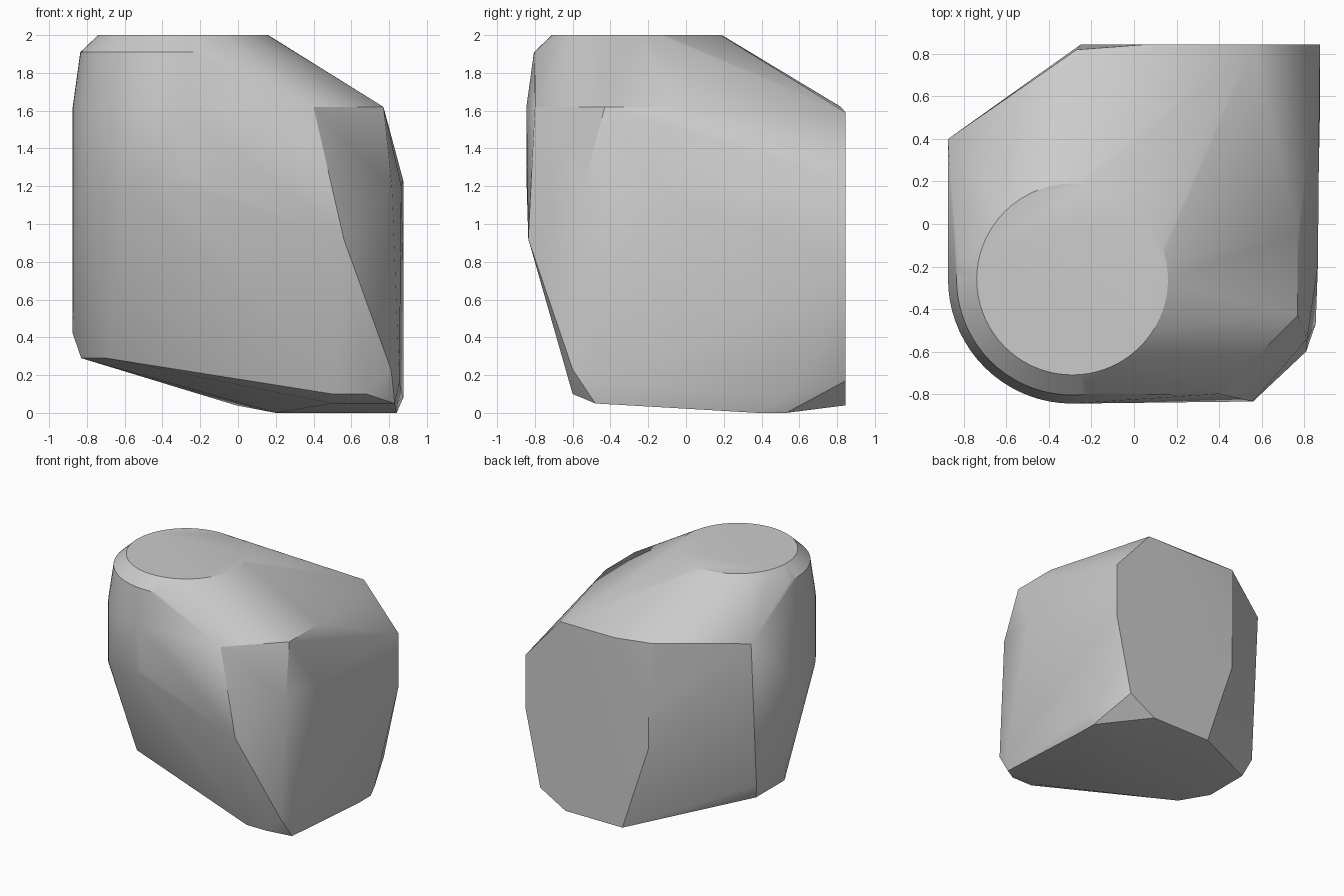
import bpy, bmesh
from math import cos, sin, radians

default_cube = bpy.data.objects.get("Cube")
if default_cube:
    bpy.data.objects.remove(default_cube, do_unlink=True)

# Shared material
stone = bpy.data.materials.new("light_grey_stone")
stone.use_nodes = True
stone_colour = (0.6, 0.6, 0.6, 1.0)
stone.diffuse_color = stone_colour
stone.node_tree.nodes["Principled BSDF"].inputs["Base Color"].default_value = stone_colour

mesh_builder = bmesh.new()


def add_point(x, y, z):
    mesh_builder.verts.new((x, y, z))


def add_arc(radius, first_degree, last_degree, height, step=5):
    """Add points around the axis of the rounded corner; height depends on the angle."""
    for degree in range(first_degree, last_degree, step):
        angle = radians(degree)
        add_point(-0.29 + radius * cos(angle), -0.26 + radius * sin(angle), height(angle))


# Rounded corner: flat cap, bevel, shoulder and slanted lower rim
add_arc(0.45, 0, 360, lambda angle: 2.0)
add_arc(0.545, 170, 285, lambda angle: 1.91)
add_arc(0.585, 180, 275, lambda angle: 1.62)
add_arc(0.585, 180, 275, lambda angle: 1.09 + 0.09 * cos(angle) - 0.16 * sin(angle))

# Flat back outline
back_outline = [(0.06, 1.59), (-0.25, 1.1), (-0.25, 0.76), (-0.01, 0.04), (0.51, 0.04),
                (0.74, 0.17), (0.875, 0.79), (0.875, 1.23), (0.56, 1.59)]
for x, z in back_outline:
    add_point(x, 0.845, z)

# Upper shoulder corners, sharing one height
for x, y in [(-0.875, 0.4), (-0.27, 0.82), (0.77, -0.05), (0.77, -0.43), (0.4, -0.8)]:
    add_point(x, y, 1.62)

# Right side and front right corner
for corner in [(0.865, -0.2, 1.2), (0.815, -0.54, 1.2), (0.81, -0.6, 0.23),
               (0.855, -0.47, 0.16), (0.875, 0.53, 0.08), (0.56, -0.835, 0.92)]:
    add_point(*corner)

# Left side: narrowing lower edge and its chamfer
for x, y, z in [(-0.875, 0.33, 0.42), (-0.875, -0.05, 0.42), (-0.83, 0.27, 0.29),
                (-0.83, -0.1, 0.29), (-0.7, -0.32, 0.29)]:
    add_point(x, y, z)

# Underside: front chamfer and resting facet
for x in (0.5, 0.68):
    add_point(x, -0.6, 0.1)
for x in (0.5, 0.83):
    add_point(x, -0.48, 0.05)
for x, y in [(0.2, 0.45), (0.84, 0.53), (0.84, 0.38)]:
    add_point(x, y, 0)

# Wrap all the outlines in one convex skin
hull = bmesh.ops.convex_hull(mesh_builder, input=mesh_builder.verts)
unused = {item for item in hull["geom_interior"] + hull["geom_unused"]
          if isinstance(item, bmesh.types.BMVert)}
bmesh.ops.delete(mesh_builder, geom=list(unused), context="VERTS")
bmesh.ops.dissolve_limit(mesh_builder, angle_limit=radians(1),
                         verts=mesh_builder.verts, edges=mesh_builder.edges)
bmesh.ops.recalc_face_normals(mesh_builder, faces=mesh_builder.faces)

stone_mesh = bpy.data.meshes.new("faceted_stone")
mesh_builder.to_mesh(stone_mesh)
mesh_builder.free()
stone_mesh.materials.append(stone)
faceted_stone = bpy.data.objects.new("faceted_stone", stone_mesh)
bpy.context.collection.objects.link(faceted_stone)

# Soften shallow facets while keeping the strong edges crisp
bpy.ops.object.select_all(action="DESELECT")
faceted_stone.select_set(True)
bpy.context.view_layer.objects.active = faceted_stone
bpy.ops.object.shade_smooth_by_angle(angle=radians(30))
